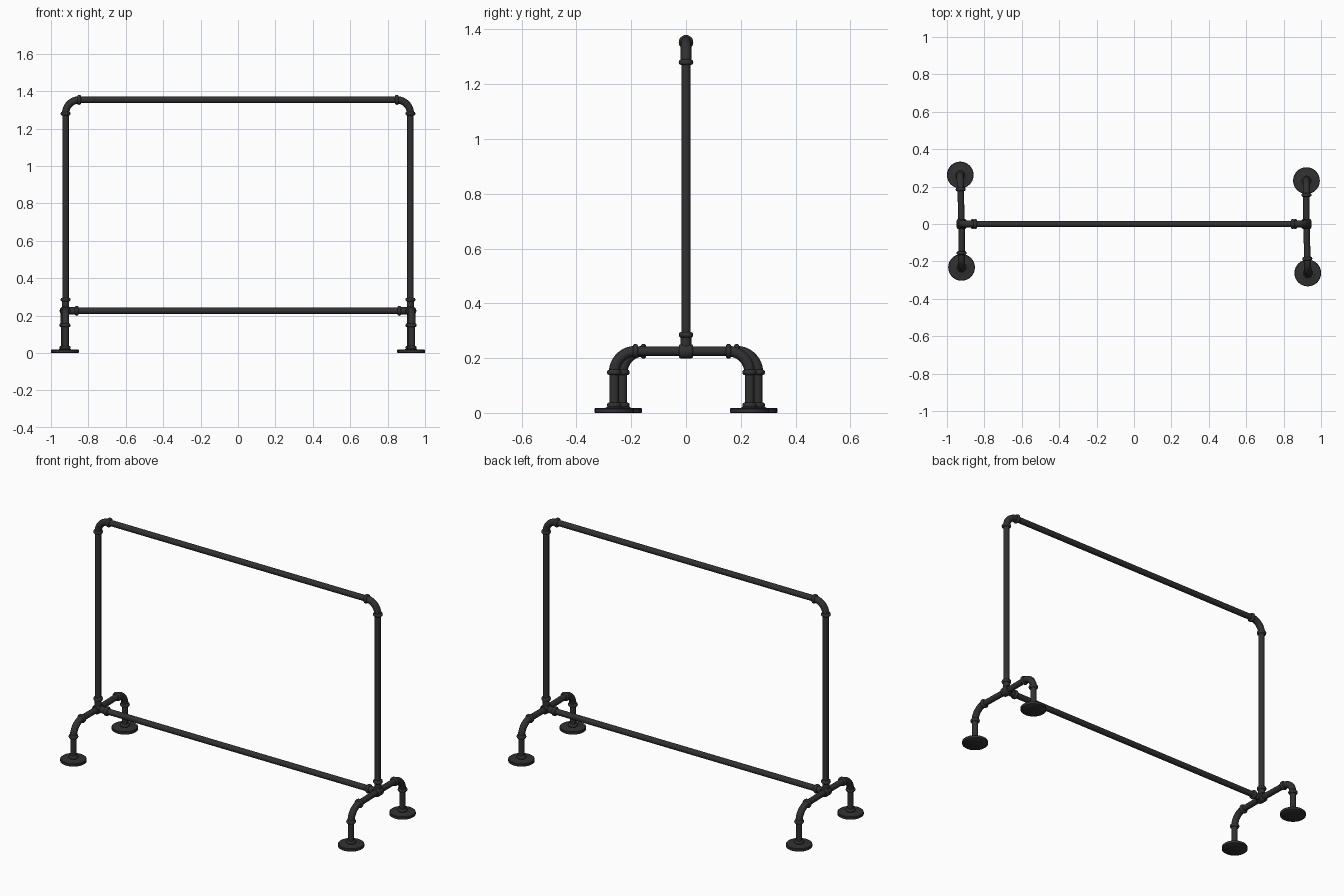
import bpy, math
from mathutils import Vector

if "Cube" in bpy.data.objects:
    bpy.data.objects.remove(bpy.data.objects["Cube"])

mat = bpy.data.materials.new("black_iron")
mat.diffuse_color = (0.03, 0.03, 0.03, 1)
mat.use_nodes = True
mat.node_tree.nodes["Principled BSDF"].inputs["Base Color"].default_value = mat.diffuse_color
PX, BASE_Z, TOP_Z = 0.922, 0.225, 1.353
R_PIPE, R_FIT = 0.0172, 0.0195


def finish(ob, name):
    ob.name = name
    ob.data.materials.clear()
    ob.data.materials.append(mat)
    bpy.ops.object.select_all(action='DESELECT')
    ob.select_set(True)
    bpy.context.view_layer.objects.active = ob
    bpy.ops.object.shade_smooth_by_angle(angle=math.radians(40))
    return ob


def tube(name, pts, r):
    """Round tube along a list of points."""
    cu = bpy.data.curves.new(name, 'CURVE')
    cu.dimensions = '3D'
    cu.bevel_depth, cu.bevel_resolution, cu.use_fill_caps = r, 6, True
    sp = cu.splines.new('POLY')
    sp.points.add(len(pts) - 1)
    for p, q in zip(sp.points, pts):
        p.co = (*q, 1)
    ob = bpy.data.objects.new(name, cu)
    bpy.context.collection.objects.link(ob)
    bpy.ops.object.select_all(action='DESELECT')
    ob.select_set(True)
    bpy.context.view_layer.objects.active = ob
    bpy.ops.object.convert(target='MESH')
    return finish(bpy.context.view_layer.objects.active, name)


def lathe(name, profile, pos, axis=(0, 0, 1), n=32):
    """Revolve (radius, height) points around an axis and cap both ends."""
    verts = [(r * math.cos(2 * math.pi * k / n), r * math.sin(2 * math.pi * k / n), z)
             for r, z in profile for k in range(n)]
    m = len(profile)
    faces = [(i * n + k, i * n + (k + 1) % n, (i + 1) * n + (k + 1) % n, (i + 1) * n + k)
             for i in range(m - 1) for k in range(n)]
    faces += [tuple(reversed(range(n))), tuple(range((m - 1) * n, m * n))]
    me = bpy.data.meshes.new(name)
    me.from_pydata(verts, [], faces)
    ob = bpy.data.objects.new(name, me)
    bpy.context.collection.objects.link(ob)
    ob.location = pos
    ob.rotation_euler = Vector(axis).to_track_quat('Z', 'Y').to_euler()
    return finish(ob, name)


def collar(name, pos, axis, r=0.0265, h=0.0095):
    prof = [(0.016, -h)] + [(r - 0.007 + 0.007 * math.cos(a), h * math.sin(a))
            for a in [math.radians(d) for d in range(-90, 91, 30)]] + [(0.016, h)]
    lathe(name, prof, pos, axis)


def elbow(name, corner, d1, d2, leg):
    """Quarter bend from corner+d1*leg to corner+d2*leg, with end collars."""
    c, d1, d2 = Vector(corner), Vector(d1), Vector(d2)
    centre = c + (d1 + d2) * leg
    pts = [centre - d2 * leg * math.cos(t) - d1 * leg * math.sin(t)
           for t in [math.pi / 2 * i / 12 for i in range(13)]]
    tube(name, pts, R_FIT)
    for i, d in enumerate((d1, d2)):
        collar(f"{name}_collar_{i}", c + d * leg, d)


UP, DOWN = Vector((0, 0, 1)), Vector((0, 0, -1))

# long rails
tube("top_rail", [(-PX + 0.075, 0, TOP_Z), (PX - 0.075, 0, TOP_Z)], R_PIPE)
tube("bottom_rail", [(-PX, 0, BASE_Z), (PX, 0, BASE_Z)], R_PIPE)

# the right end is the left end turned half a circle
for side, s in (("left", 1), ("right", -1)):
    x = -PX * s
    inward = Vector((s, 0, 0))
    hub = Vector((x, 0, BASE_Z))
    # upright and top corner
    tube(f"{side}_upright", [hub, (x, 0, TOP_Z - 0.073)], R_PIPE)
    elbow(f"{side}_top_elbow", (x, 0, TOP_Z), DOWN, inward, 0.073)
    # junction fitting
    lathe(f"{side}_junction", [(0.021, -0.026), (0.0255, -0.021), (0.027, -0.012),
          (0.027, 0.012), (0.0255, 0.021), (0.021, 0.026)], hub, (0, 1, 0))
    for d, nm in ((UP, "up"), (inward, "rail")):
        tube(f"{side}_junction_{nm}_arm", [hub, hub + d * 0.06], R_FIT)
        collar(f"{side}_junction_{nm}_collar", hub + d * 0.06, d)
    # legs
    for end, fx, fy in (("long", -0.929, 0.262), ("short", -0.922, -0.232)):
        name = f"{side}_{end}_leg"
        corner = Vector((fx * s, fy * s, BASE_Z))
        back = (hub - corner).normalized()
        tube(f"{name}_arm", [hub, corner + back * 0.077], R_PIPE)
        elbow(f"{name}_elbow", corner, back, DOWN, 0.077)
        foot = Vector((corner.x, corner.y, 0))
        tube(f"{name}_post", [foot + UP * 0.01, foot + UP * 0.15], R_PIPE)
        # floor flange with raised hub
        lathe(f"{name}_flange", [(0.069, 0), (0.0715, 0.002), (0.0715, 0.015), (0.069, 0.0175),
              (0.032, 0.0185), (0.027, 0.021)], foot)
        collar(f"{name}_flange_collar", foot + UP * 0.028, UP)
